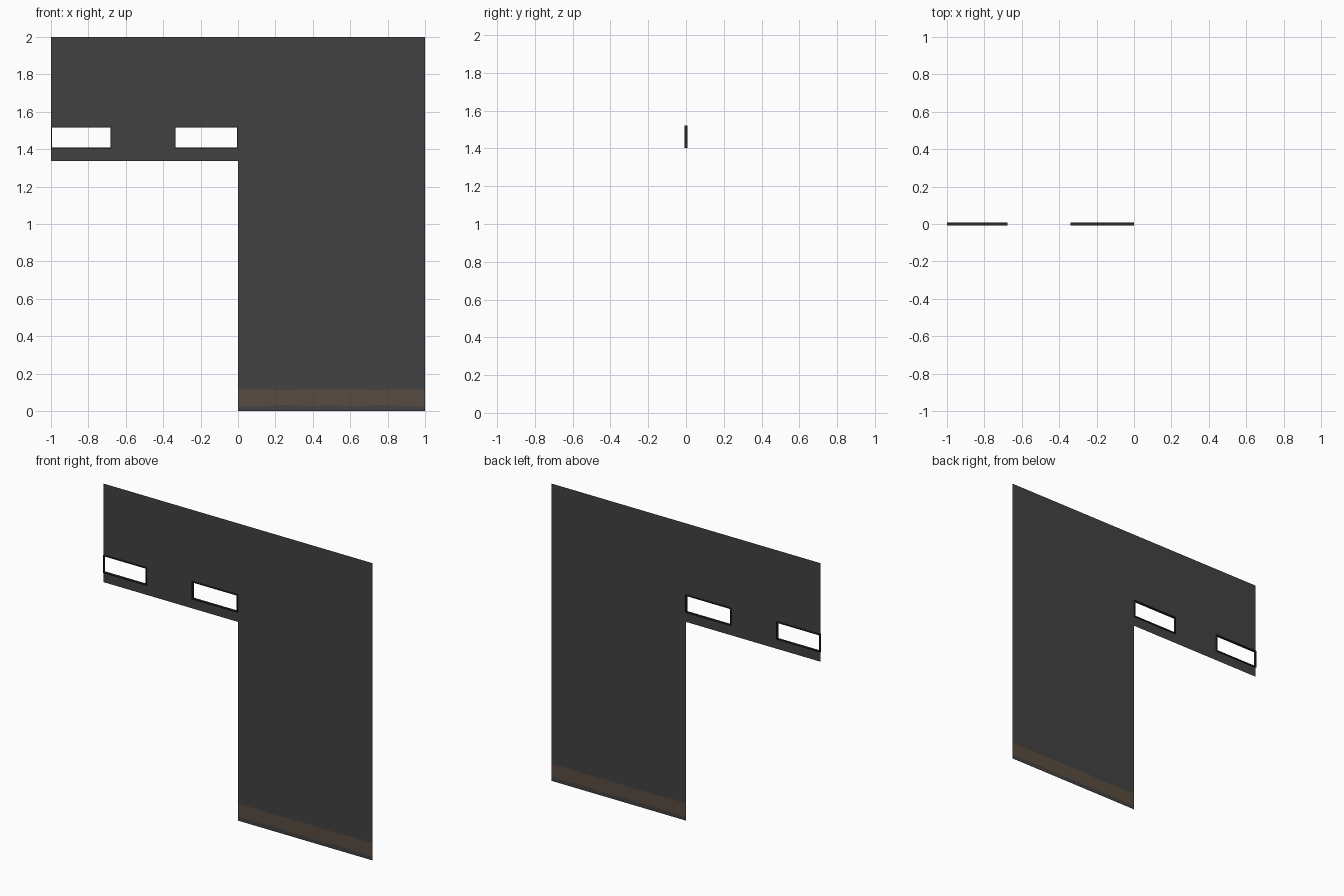
import bpy, bmesh

if "Cube" in bpy.data.objects:
    bpy.data.objects.remove(bpy.data.objects["Cube"])

def material(name, rgb):
    m = bpy.data.materials.new(name)
    m.diffuse_color = (*rgb, 1)
    m.use_nodes = True
    m.node_tree.nodes["Principled BSDF"].inputs["Base Color"].default_value = m.diffuse_color
    return m

grey = material("dark_grey", (0.055, 0.055, 0.055))
brown = material("muddy_brown", (0.100, 0.072, 0.052))
black = material("near_black", (0.022, 0.022, 0.022))

def make_object(name, bm, mats):
    me = bpy.data.meshes.new(name)
    bm.to_mesh(me)
    bm.free()
    for m in mats:
        me.materials.append(m)
    ob = bpy.data.objects.new(name, me)
    bpy.context.collection.objects.link(ob)
    return ob

def quad(bm, pts, mat=0):
    f = bm.faces.new([bm.verts.new(p) for p in pts])
    f.material_index = mat

WINDOWS = [(-1.0, -0.676), (-0.34, 0.0)]
Z_LOW, Z_SILL, Z_HEAD, Z_TOP = 1.337, 1.402, 1.522, 2.0

# L-shaped sheet: arm with two window openings
bm = bmesh.new()
def cell(x0, x1, z0, z1):
    quad(bm, [(x0, 0, z0), (x1, 0, z0), (x1, 0, z1), (x0, 0, z1)])
cell(-1, 0, Z_LOW, Z_SILL)
cell(-0.676, -0.34, Z_SILL, Z_HEAD)
cell(-1, 0, Z_HEAD, Z_TOP)

# Leg with a slightly uneven brown band near the floor
low = [0.025, 0.025, 0.032, 0.026, 0.030, 0.025, 0.032, 0.027, 0.025]
high = [0.116, 0.116, 0.112, 0.115, 0.115, 0.115, 0.112, 0.116, 0.116]
for i in range(8):
    xa, xb = i / 8, (i + 1) / 8
    levels = [(0, 0), (low[i], low[i + 1]), (high[i], high[i + 1]), (Z_TOP, Z_TOP)]
    for k in range(3):
        (a0, b0), (a1, b1) = levels[k], levels[k + 1]
        quad(bm, [(xa, 0, a0), (xb, 0, b0), (xb, 0, b1), (xa, 0, a1)], int(k == 1))
bmesh.ops.remove_doubles(bm, verts=bm.verts, dist=1e-5)
make_object("wall_panel", bm, [grey, brown])

# Thin window frames, a rectangular ring swept through the sheet
D, T = 0.008, 0.006
for n, (x0, x1) in enumerate(WINDOWS):
    bm = bmesh.new()
    def ring(t, y):
        return [bm.verts.new(p) for p in ((x0 + t, y, Z_SILL + t), (x1 - t, y, Z_SILL + t),
                                          (x1 - t, y, Z_HEAD - t), (x0 + t, y, Z_HEAD - t))]
    loops = [ring(0, -D), ring(0, D), ring(T, D), ring(T, -D)]
    for a in range(4):
        p, q = loops[a], loops[(a + 1) % 4]
        for i in range(4):
            j = (i + 1) % 4
            bm.faces.new((p[i], p[j], q[j], q[i]))
    bmesh.ops.recalc_face_normals(bm, faces=bm.faces)
    make_object(f"window_frame_{n + 1}", bm, [black])
